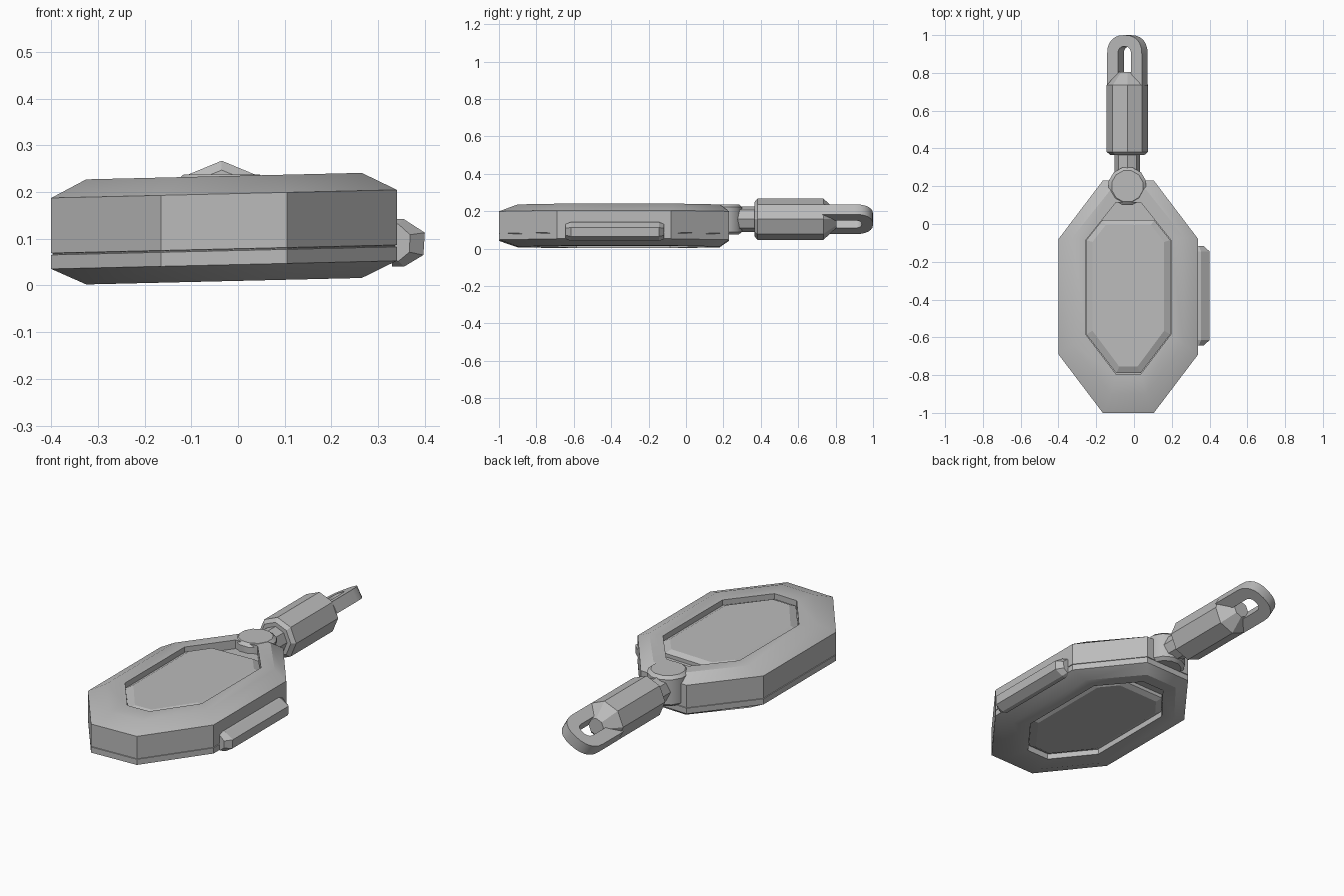
import bpy, bmesh, math
from math import sin, cos, pi, radians

cube = bpy.data.objects.get("Cube")
if cube:
    bpy.data.objects.remove(cube, do_unlink=True)

grey = bpy.data.materials.new("plain grey")
grey.use_nodes = True
grey.diffuse_color = (0.5, 0.5, 0.5, 1)
grey.node_tree.nodes["Principled BSDF"].inputs["Base Color"].default_value = (0.5, 0.5, 0.5, 1)

CX = -0.03     # centre line of the case
AX = -0.035    # centre line of the strap fitting
AZ = 0.157     # height of the strap fitting
TILT = 0.0235  # slight sideways lean of the case


def loft(name, rings, smooth=30):
    """Skin a list of equal-length point rings and cap both ends."""
    bm = bmesh.new()
    loops = [[bm.verts.new(p) for p in ring] for ring in rings]
    n = len(loops[0])
    for a, b in zip(loops, loops[1:]):
        for i in range(n):
            j = (i + 1) % n
            bm.faces.new((a[i], a[j], b[j], b[i]))
    bm.faces.new(loops[0][::-1])
    bm.faces.new(loops[-1])
    bmesh.ops.recalc_face_normals(bm, faces=bm.faces)
    mesh = bpy.data.meshes.new(name)
    bm.to_mesh(mesh)
    bm.free()
    obj = bpy.data.objects.new(name, mesh)
    bpy.context.collection.objects.link(obj)
    mesh.materials.append(grey)
    bpy.ops.object.select_all(action='DESELECT')
    obj.select_set(True)
    bpy.context.view_layer.objects.active = obj
    bpy.ops.object.shade_smooth_by_angle(angle=radians(smooth))
    return obj


def octagon(shape, z, shrink=0.0):
    """Long octagon: half width, front/back corner half widths, four y levels."""
    w, front, back, y0, y1, y2, y3 = shape
    w -= shrink
    y0 += shrink
    y3 -= shrink
    half = [(front, y0), (w, y1), (w, y2), (back, y3)]
    pts = half + [(-x, y) for x, y in reversed(half)]
    return [(CX + x, y, z + TILT * x) for x, y in pts]


OUTER = (0.37, 0.135, 0.135, -1.0, -0.69, -0.08, 0.23)
RIM = (0.295, 0.095, 0.095, -0.9, -0.64, -0.07, 0.18)
WELL = (0.225, 0.065, 0.065, -0.795, -0.585, -0.085, 0.115)
PLATE = (0.222, 0.064, 0.138, -0.79, -0.585, -0.085, 0.02)
PLATE_TOP = (0.19, 0.048, 0.12, -0.755, -0.565, -0.095, -0.005)

# Case with a recess on both faces and a fine seam around the side
loft("case", [
    octagon(WELL, 0.055), octagon(WELL, 0.009),
    octagon(RIM, 0.009), octagon(OUTER, 0.044),
    octagon(OUTER, 0.074), octagon(OUTER, 0.075, 0.004),
    octagon(OUTER, 0.077, 0.004), octagon(OUTER, 0.078),
    octagon(OUTER, 0.196), octagon(RIM, 0.234),
    octagon(WELL, 0.234), octagon(WELL, 0.188)])

# Bevelled plates set into the recesses
for name, base, edge, face in (("top_plate", 0.185, 0.207, 0.224),
                               ("bottom_plate", 0.058, 0.036, 0.019)):
    loft(name, [octagon(PLATE, base), octagon(PLATE, edge),
                octagon(PLATE_TOP, face)], 15)

# Long side button with chamfered ends
profile = [(0.33, 0.142), (0.355, 0.142), (0.4, 0.113),
           (0.397, 0.065), (0.355, 0.04), (0.33, 0.04)]


def button_ring(y, s):
    return [(0.33 + (x - 0.33) * s, y, 0.093 + (z - 0.093) * (0.5 + s / 2))
            for x, z in profile]


loft("side_button", [button_ring(-0.643, 0.55), button_ring(-0.615, 1),
                     button_ring(-0.145, 1), button_ring(-0.117, 0.55)], 15)


def disc(r, z, n=12):
    return [(AX + r * cos(2 * pi * (i + 0.5) / n),
             0.2 + r * sin(2 * pi * (i + 0.5) / n), z) for i in range(n)]


# Upright pivot at the back of the case
loft("pivot", [disc(0.085, 0.075), disc(0.103, 0.09),
               disc(0.103, 0.222), disc(0.085, 0.237)], 35)


def tube(name, stations):
    """Eight-sided body along y from (y, radius) stations."""
    loft(name, [[(AX + r * sin(i * pi / 4), y, AZ + r * cos(i * pi / 4))
                 for i in range(8)] for y, r in stations])


tube("neck", [(0.22, 0.068), (0.385, 0.068)])
tube("barrel", [(0.365, 0.09), (0.382, 0.11), (0.735, 0.11), (0.805, 0.045)])


# Flat strap loop, turned about the barrel axis
def arch(a, b):
    """Points along one edge of the loop, from one foot to the other."""
    pts = [(a, 0.73)]
    for i in range(13):
        t = pi * i / 12
        c, s = cos(t), sin(t)
        pts.append((math.copysign(abs(c) ** 0.85, c) * a, 0.9 + abs(s) ** 0.85 * b))
    return pts + [(-a, 0.73)]


turn = radians(30)
thick = 0.031


def placed(p, h):
    u, y = p
    return (AX + u * cos(turn) - h * sin(turn), y, AZ + u * sin(turn) + h * cos(turn))


loft("strap_loop", [[placed(o, -thick), placed(o, thick), placed(i, thick), placed(i, -thick)]
                    for o, i in zip(arch(0.106, 0.1), arch(0.04, 0.04))], 35)
